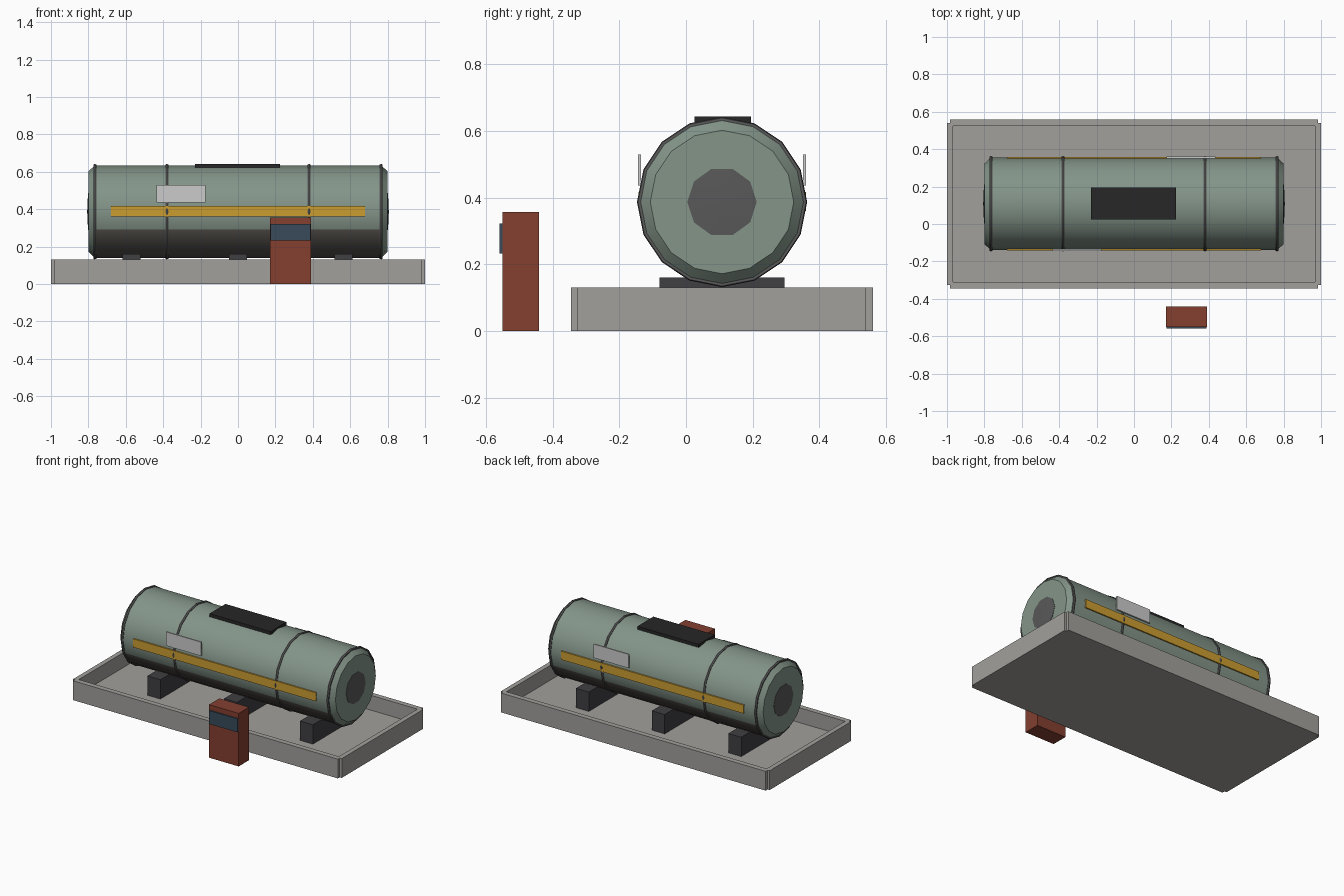
import bpy, bmesh, math

if "Cube" in bpy.data.objects:
    bpy.data.objects.remove(bpy.data.objects["Cube"])

CY, CZ, SIDES = 0.108, 0.387, 16   # tank axis and side count


def mat(name, r, g, b):
    m = bpy.data.materials.new(name)
    m.diffuse_color = (r, g, b, 1)
    m.use_nodes = True
    m.node_tree.nodes["Principled BSDF"].inputs["Base Color"].default_value = m.diffuse_color
    return m


GREEN = mat("tank_green", 0.23, 0.30, 0.25)
BELLY = mat("belly_dark", 0.10, 0.09, 0.08)
STEEL = mat("dark_steel", 0.10, 0.10, 0.10)
RUBBER = mat("saddle_dark", 0.05, 0.05, 0.055)
BLACK = mat("hatch_black", 0.02, 0.02, 0.02)
YELLOW = mat("stripe_yellow", 0.60, 0.34, 0.03)
PLATE = mat("plate_light", 0.60, 0.60, 0.60)
RED = mat("cabinet_red", 0.23, 0.05, 0.03)
GLASS = mat("screen_blue", 0.04, 0.07, 0.10)
CONCRETE = mat("tray_grey", 0.36, 0.35, 0.33)


def finish(bm, name, *mats):
    bmesh.ops.recalc_face_normals(bm, faces=bm.faces)
    me = bpy.data.meshes.new(name)
    bm.to_mesh(me)
    bm.free()
    ob = bpy.data.objects.new(name, me)
    bpy.context.collection.objects.link(ob)
    for m in mats:
        me.materials.append(m)
    return ob


def box(name, x, y, z, m):
    """Box from (min, max) pairs."""
    bm = bmesh.new()
    bmesh.ops.create_cube(bm, size=1)
    for v in bm.verts:
        v.co = [a + (b - a) * (c + 0.5) for (a, b), c in zip((x, y, z), v.co)]
    return finish(bm, name, m)


def lathe(name, profile, sides, *mats, closed=False):
    """Spin (x, radius) points around the tank axis; open profiles get end caps."""
    bm = bmesh.new()
    rings = []
    for x, r in profile:
        rings.append([bm.verts.new((x, CY + r * math.cos(k * math.tau / sides),
                                    CZ + r * math.sin(k * math.tau / sides)))
                      for k in range(sides)])
    pairs = list(zip(rings, rings[1:]))
    if closed:
        pairs.append((rings[-1], rings[0]))
    else:
        bm.faces.new(rings[0])
        bm.faces.new(rings[-1])
    for a, b in pairs:
        for k in range(sides):
            j = (k + 1) % sides
            bm.faces.new((a[k], a[j], b[j], b[k]))
    ob = finish(bm, name, *mats)
    bpy.ops.object.select_all(action='DESELECT')
    ob.select_set(True)
    bpy.context.view_layer.objects.active = ob
    bpy.ops.object.shade_smooth_by_angle(angle=math.radians(30))
    return ob


# Containment tray: floor and four walls
box("tray_floor", (-0.98, 0.98), (-0.33, 0.545), (0, 0.03), CONCRETE)
box("tray_wall_front", (-0.985, 0.985), (-0.345, -0.31), (0, 0.13), CONCRETE)
box("tray_wall_back", (-0.985, 0.985), (0.525, 0.56), (0, 0.13), CONCRETE)
for side, x in (("left", (-1, -0.968)), ("right", (0.968, 1))):
    box("tray_wall_" + side, x, (-0.325, 0.54), (0, 0.13), CONCRETE)

# Saddles under the tank
for i, x in enumerate((-0.57, 0, 0.565)):
    box(f"saddle_{i + 1}", (x - 0.048, x + 0.048), (-0.08, 0.295), (0.02, 0.16), RUBBER)

# Tank body with dark belly
tank = lathe("tank_body", [(-0.80, 0.215), (-0.765, 0.248), (0.765, 0.248), (0.80, 0.215)],
             SIDES, GREEN, BELLY)
for f in tank.data.polygons:
    if f.center.z < CZ - 0.09 and abs(f.center.x) < 0.1:
        f.material_index = 1

# Straps around the tank
for i, x in enumerate((-0.765, -0.38, 0.38, 0.765)):
    lathe(f"strap_{i + 1}", [(x - 0.008, 0.244), (x - 0.008, 0.252), (x, 0.255),
                             (x + 0.008, 0.252), (x + 0.008, 0.244)], SIDES, STEEL, closed=True)

# End flanges
for side, s in (("left", -1), ("right", 1)):
    lathe("end_flange_" + side, [(s * 0.79, 0.104), (s * 0.802, 0.104), (s * 0.806, 0.01)],
          10, STEEL)

# Top hatch
box("top_hatch", (-0.23, 0.225), (0.025, 0.195), (0.622, 0.643), BLACK)

# Stripes and data plates, the back pair turned half way round
for side, s in (("front", -1), ("back", 1)):
    def around(lo, hi):
        return tuple(sorted((CY + s * lo, CY + s * hi)))
    box("stripe_" + side, (-0.68, 0.68), around(0.238, 0.251), (0.36, 0.417), YELLOW)
    box("data_plate_" + side, tuple(sorted((s * 0.175, s * 0.435))),
        around(0.243, 0.252), (0.437, 0.53), PLATE)

# Control cabinet with a screen
box("control_cabinet", (0.17, 0.39), (-0.55, -0.44), (0, 0.357), RED)
box("cabinet_screen", (0.175, 0.387), (-0.559, -0.548), (0.232, 0.322), GLASS)
